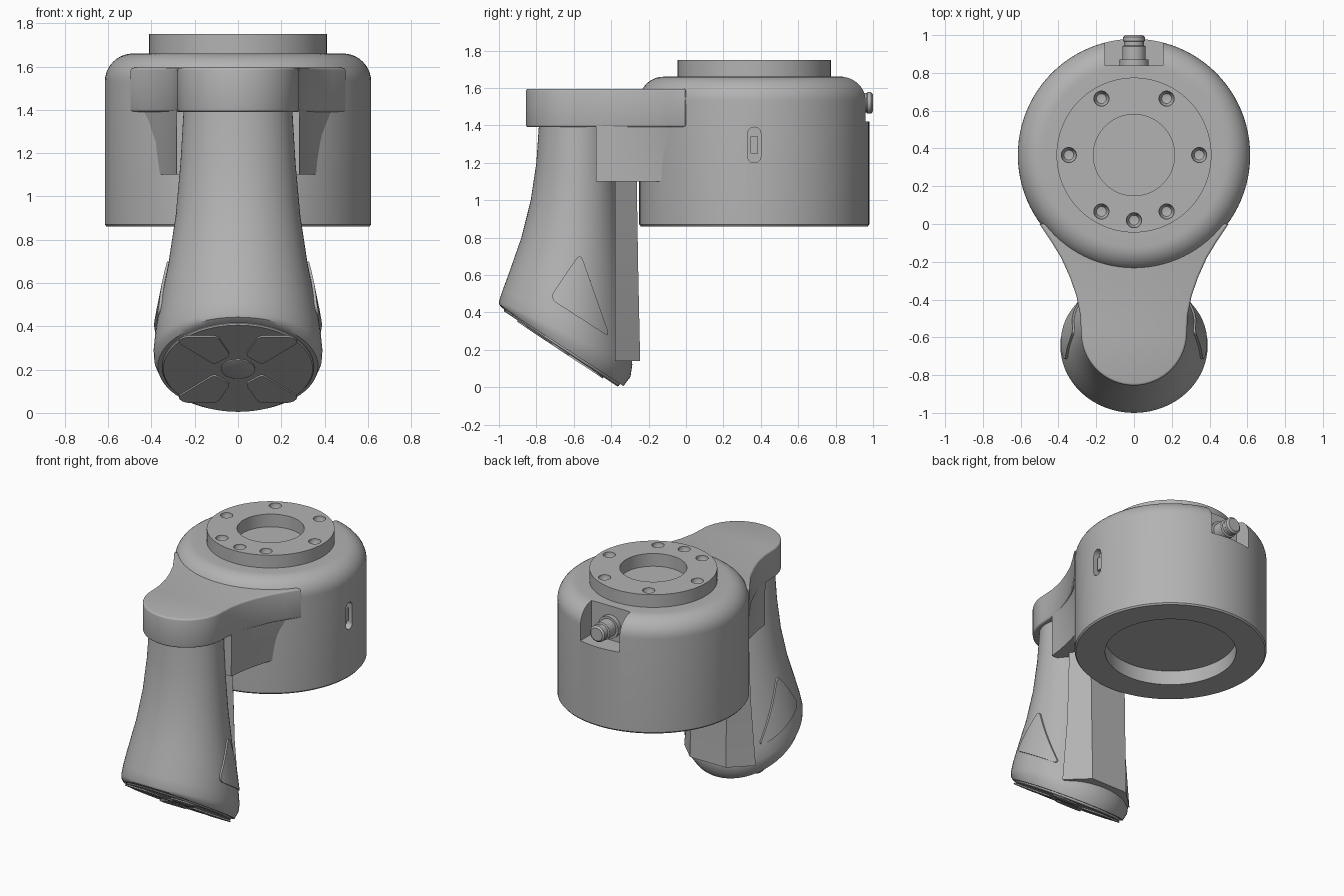
import bpy, bmesh, math
from mathutils import Matrix, Vector

cube = bpy.data.objects.get("Cube")
if cube:
    bpy.data.objects.remove(cube)

grey = bpy.data.materials.new("satin_grey")
grey.use_nodes = True
grey.diffuse_color = (0.45, 0.45, 0.45, 1)
grey.node_tree.nodes["Principled BSDF"].inputs["Base Color"].default_value = (0.45, 0.45, 0.45, 1)


def finish(name, bm, matrix=None):
    """Turn a bmesh into a named object."""
    bmesh.ops.remove_doubles(bm, verts=bm.verts, dist=1e-5)
    bmesh.ops.recalc_face_normals(bm, faces=bm.faces)
    mesh = bpy.data.meshes.new(name)
    bm.to_mesh(mesh)
    bm.free()
    if matrix:
        mesh.transform(matrix)
    mesh.materials.append(grey)
    obj = bpy.data.objects.new(name, mesh)
    bpy.context.collection.objects.link(obj)
    return obj


def loft(name, rings):
    """Skin a list of equal-length rings and cap both ends."""
    bm = bmesh.new()
    rows = [[bm.verts.new(p) for p in ring] for ring in rings]
    n = len(rows[0])
    for a, b in zip(rows, rows[1:]):
        for i in range(n):
            j = (i + 1) % n
            bm.faces.new((a[i], a[j], b[j], b[i]))
    bm.faces.new(rows[0])
    bm.faces.new(rows[-1])
    return finish(name, bm)


def lathe(name, profile, matrix, steps=96):
    """Spin an (r, z) profile round the local z axis."""
    bm = bmesh.new()
    verts = [bm.verts.new((r, 0, z)) for r, z in profile]
    edges = [bm.edges.new(pair) for pair in zip(verts, verts[1:])]
    bmesh.ops.spin(bm, geom=verts + edges, cent=(0, 0, 0), axis=(0, 0, 1),
                   angle=math.tau, steps=steps)
    return finish(name, bm, matrix)


def prism(name, points, depth, matrix, rounding=0):
    """Extrude a 2D outline, with optional rounded corners, along local z."""
    bm = bmesh.new()
    bm.faces.new([bm.verts.new((u, v, 0)) for u, v in points])
    if rounding:
        bmesh.ops.bevel(bm, geom=bm.verts[:], offset=rounding, segments=6,
                        profile=0.5, affect='VERTICES')
    top = bmesh.ops.extrude_face_region(bm, geom=bm.faces[:])["geom"]
    bmesh.ops.translate(bm, vec=(0, 0, depth),
                        verts=[g for g in top if isinstance(g, bmesh.types.BMVert)])
    return finish(name, bm, matrix)


def apply_modifiers(obj):
    graph = bpy.context.evaluated_depsgraph_get()
    mesh = bpy.data.meshes.new_from_object(obj.evaluated_get(graph))
    obj.modifiers.clear()
    obj.data = mesh


def boolean(obj, cutters, operation):
    for cutter in cutters:
        mod = obj.modifiers.new("cut", 'BOOLEAN')
        mod.operation, mod.solver, mod.object = operation, 'EXACT', cutter
    apply_modifiers(obj)
    for cutter in cutters:
        bpy.data.objects.remove(cutter)


def frame(origin, u, v):
    """Matrix with local x = u, local y = v and local z = u x v."""
    u, v = Vector(u).normalized(), Vector(v).normalized()
    m = Matrix((u, v, u.cross(v))).transposed().to_4x4()
    m.translation = origin
    return m


def rect(u, v):
    return [(-u, -v), (u, -v), (u, v), (-u, v)]


# Round housing with flange, top bore and bottom recess
CY = 0.365
shoulder = [(0.485 + 0.13 * math.cos(a), 1.53 + 0.13 * math.sin(a))
            for a in (i * math.pi / 20 for i in range(11))]
housing = lathe("housing", [(0, 0.96), (0.42, 0.96), (0.42, 0.86), (0.607, 0.86), (0.615, 0.87)]
                + shoulder + [(0.41, 1.66), (0.41, 1.75), (0.215, 1.75), (0.215, 1.66), (0, 1.66)],
                Matrix.Translation((0, CY, 0)))

# Screw holes, connector notch and side slot
cutters = []
for degrees in (0, 60, 120, 180, 240, 270, 300):
    a = math.radians(degrees)
    spot = Matrix.Translation((0.345 * math.cos(a), CY + 0.345 * math.sin(a), 1.75))
    cutters.append(lathe("screw_cutter", [(0, -0.05), (0.026, -0.045), (0.04, -0.02),
                                          (0.04, 0.02), (0, 0.02)], spot, 24))
cutters.append(prism("notch_cutter", rect(0.153, 0.1), 0.4, Matrix.Translation((0, 0.94, 1.42))))
side = frame((0.57, CY, 1.295), (0, 1, 0), (0, 0, 1))
cutters.append(prism("slot_cutter", rect(0.035, 0.095), 0.1, side, 0.034))
boolean(housing, cutters, 'DIFFERENCE')
prism("slot_switch", rect(0.021, 0.045), 0.025, side)

# Rear connector
lathe("connector", [(0, -0.01), (0.078, -0.01), (0.078, 0.03), (0.062, 0.03), (0.062, 0.1),
                    (0.052, 0.105), (0.052, 0.125), (0.057, 0.13), (0.057, 0.15),
                    (0.045, 0.16), (0, 0.16)],
      frame((0, 0.84, 1.52), (1, 0, 0), (0, 0, -1)), 40)

# Neck: flat cap above, deeper web behind the grip
flank = [(0.5, 0), (0.44, -0.09), (0.385, -0.18), (0.34, -0.28), (0.305, -0.38), (0.285, -0.48)]
nose = [(0.28 * math.cos(a), -0.575 - 0.28 * math.sin(a))
        for a in (i * math.pi / 32 for i in range(33))]
mirrored = [(-x, y) for x, y in reversed(flank)]
cap = prism("neck_cap", flank + nose + mirrored, 0.205, Matrix.Translation((0, 0, 1.39)))
bevel = cap.modifiers.new("soft_edge", 'BEVEL')
bevel.width, bevel.segments, bevel.angle_limit = 0.012, 3, math.radians(60)
apply_modifiers(cap)


def web_ring(z, spread):
    half = [(0.28 + (x - 0.28) * spread, y) for x, y in flank]
    return [(x, y, z) for x, y in half] + [(-x, y, z) for x, y in reversed(half)]


loft("neck_web", [web_ring(1.1, 0.6), web_ring(1.25, 0.7), web_ring(1.4, 0.9), web_ring(1.55, 1)])

# Flared grip: each section is front y, front z, back y, back z, half width
sections = [(-0.785, 1.42, -0.37, 1.42, 0.25), (-0.80, 1.2, -0.36, 1.1, 0.266),
            (-0.83, 1.0, -0.345, 0.82, 0.288), (-0.88, 0.8, -0.325, 0.57, 0.322),
            (-0.915, 0.7, -0.315, 0.44, 0.345), (-0.95, 0.6, -0.305, 0.3, 0.368),
            (-0.98, 0.52, -0.295, 0.2, 0.383), (-1.0, 0.46, -0.287, 0.12, 0.39),
            (-0.999, 0.442, -0.297, 0.055, 0.387), (-0.985, 0.425, -0.335, 0.006, 0.37)]


def grip(name, widen=1):
    rings = []
    for fy, fz, by, bz, w in sections:
        ring = []
        for i in range(64):
            a = math.tau * i / 64
            t = (1 + math.sin(a)) / 2
            ring.append((w * widen * math.cos(a), fy + (by - fy) * t, fz + (bz - fz) * t))
        rings.append(ring)
    return loft(name, rings)


grip("grip")

# Rounded triangular buttons on both flanks of the grip
triangle = [(-0.565, 0.72), (-0.73, 0.475), (-0.405, 0.265)]
for label, x in (("left", 0.1), ("right", -0.6)):
    button = prism(label + "_button", triangle, 0.5, frame((x, 0, 0), (0, 1, 0), (0, 0, 1)), 0.04)
    boolean(button, [grip("button_limit", 1.035)], 'INTERSECT')

# Flat-backed spine behind the grip
loft("grip_spine", [[(-front, -0.38, z), (front, -0.38, z), (back, y, z), (-back, y, z)]
                    for z, y, front, back in ((0.14, -0.245, 0.28, 0.14),
                                              (0.6, -0.255, 0.24, 0.14),
                                              (1.2, -0.265, 0.22, 0.14))])

# Tilted end plate with four pads and a hub
tilt = frame((0, -0.67, 0.205), (1, 0, 0), (0, -0.834, 0.552))
lathe("end_plate", [(0, -0.04), (1, -0.04), (1, -0.006), (0.985, 0), (0, 0)],
      tilt @ Matrix.Diagonal((0.35, 0.368, 1, 1)), 64)
lathe("end_hub", [(0, -0.01), (0.078, -0.01), (0.078, 0.006), (0.072, 0.008), (0, 0.008)], tilt, 40)
pad = [(0.035, 0.12), (0.095, 0.275), (0.25, 0.275), (0.28, 0.23), (0.11, 0.045)]
for i, (su, sv) in enumerate(((1, 1), (-1, 1), (-1, -1), (1, -1))):
    prism("end_pad_%d" % (i + 1), [(su * u, sv * v) for u, v in pad], 0.008, tilt, 0.022)

# Smooth curved surfaces, keep edges crisp
bpy.ops.object.select_all(action='DESELECT')
for obj in bpy.context.scene.objects:
    if obj.type == 'MESH' and grey.name in obj.data.materials:
        obj.select_set(True)
        bpy.context.view_layer.objects.active = obj
bpy.ops.object.shade_smooth_by_angle(angle=math.radians(32))
